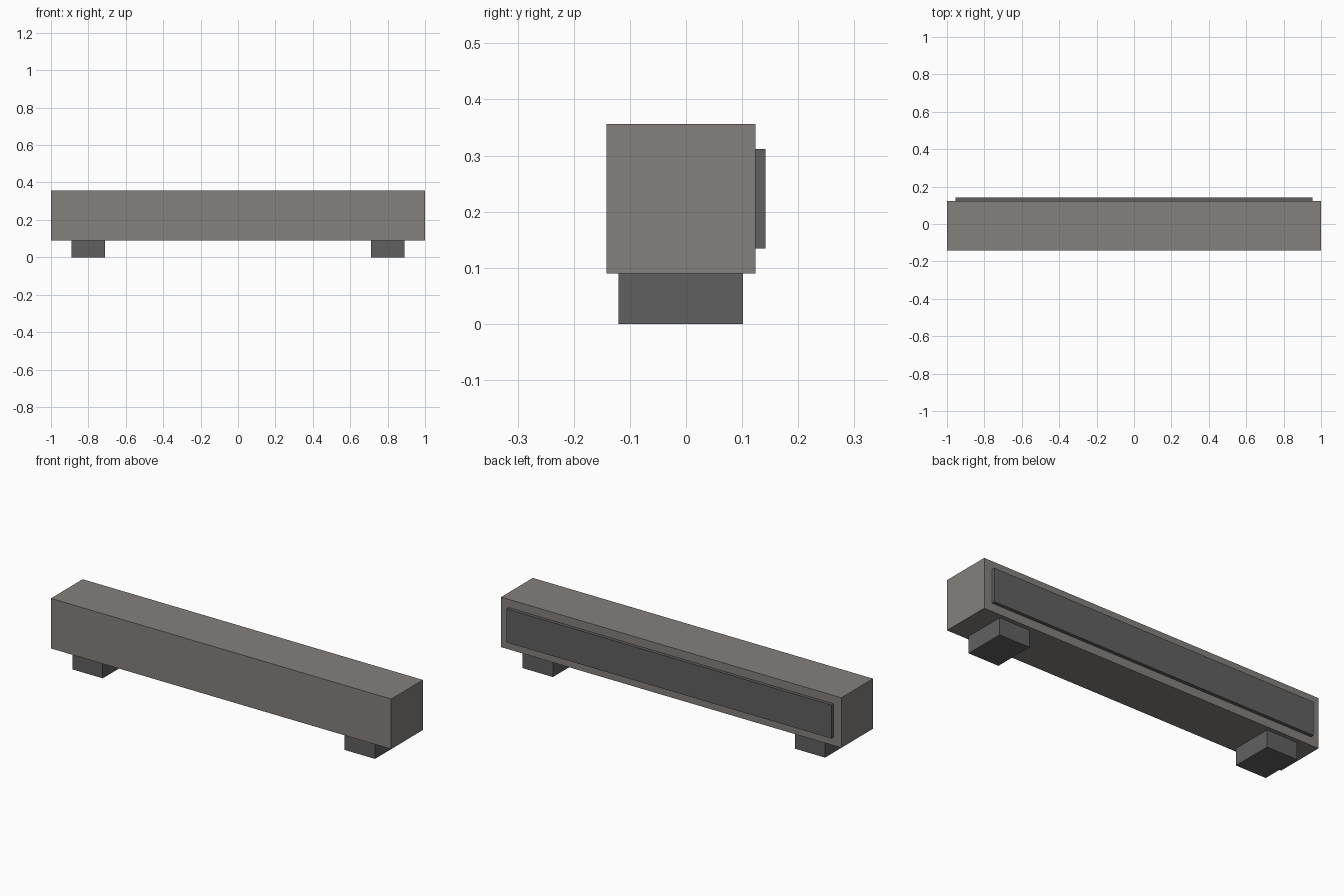
import bpy

cube = bpy.data.objects.get("Cube")
if cube:
    bpy.data.objects.remove(cube, do_unlink=True)


def make_material(name, rgb):
    mat = bpy.data.materials.new(name)
    mat.use_nodes = True
    colour = (*rgb, 1.0)
    mat.diffuse_color = colour
    mat.node_tree.nodes["Principled BSDF"].inputs["Base Color"].default_value = colour
    return mat


def make_box(name, low, high, mat):
    """Box spanning two opposite corners."""
    centre = [(a + b) / 2 for a, b in zip(low, high)]
    bpy.ops.mesh.primitive_cube_add(size=1, location=centre)
    obj = bpy.context.object
    obj.name = name
    obj.scale = [b - a for a, b in zip(low, high)]
    bpy.ops.object.transform_apply(location=False, rotation=False, scale=True)
    obj.data.materials.append(mat)
    return obj


warm_grey = make_material("warm grey", (0.23, 0.215, 0.20))
dark_grey = make_material("dark grey", (0.118, 0.118, 0.12))

# Long beam
make_box("beam", (-1, -0.142, 0.09), (1, 0.124, 0.356), warm_grey)

# Raised panel on the back
make_box("back_panel", (-0.955, 0.124, 0.134), (0.955, 0.142, 0.312), dark_grey)

# Feet
for side, x in (("left", 0.8), ("right", -0.8)):
    make_box(side + "_foot", (x - 0.089, -0.12, 0), (x + 0.089, 0.102, 0.09), dark_grey)
